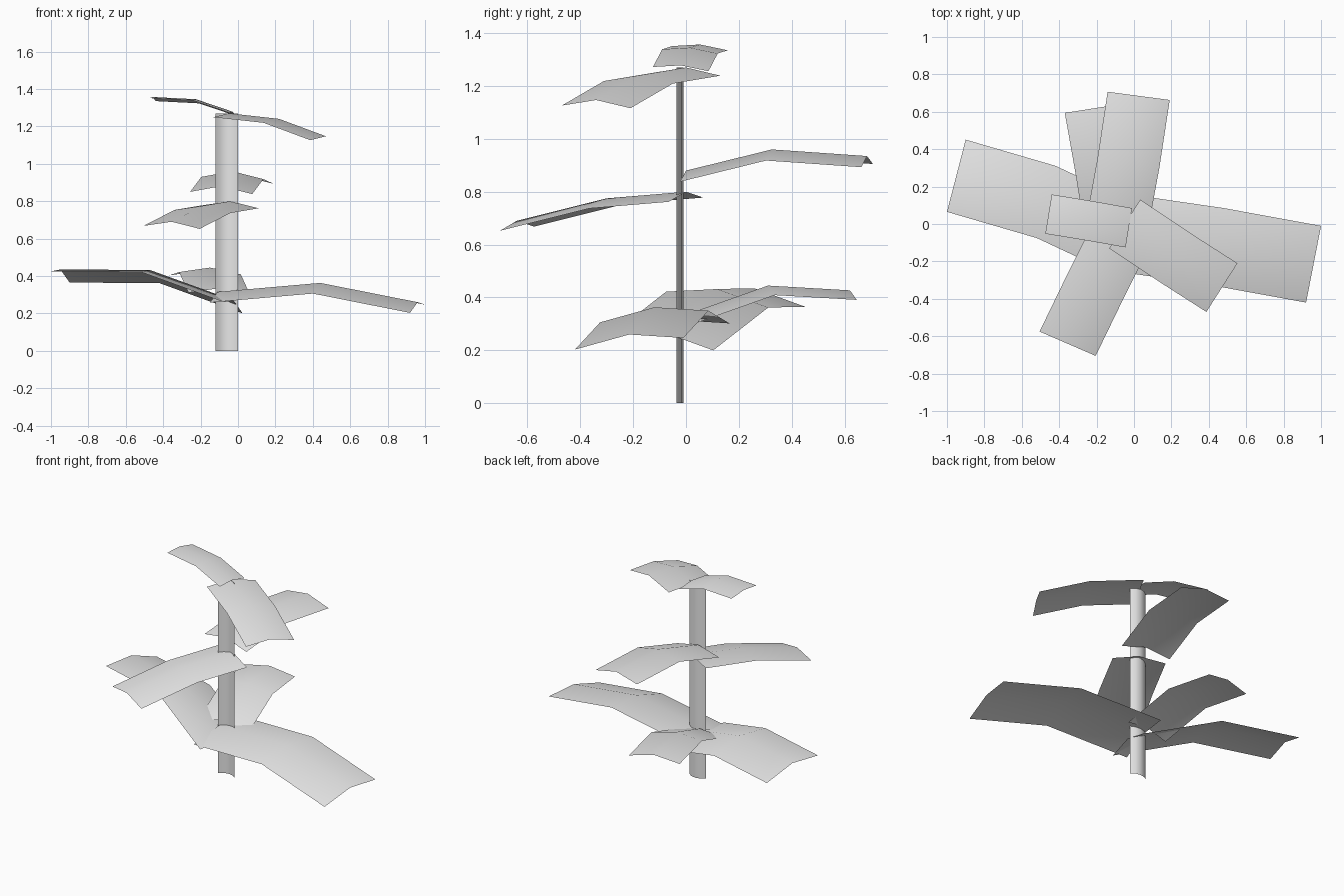
import bpy
import bmesh
from mathutils import Vector

cube = bpy.data.objects.get("Cube")
if cube:
    bpy.data.objects.remove(cube, do_unlink=True)

# Single grey material
grey = bpy.data.materials.new("light_grey")
grey.use_nodes = True
grey.diffuse_color = (0.8, 0.8, 0.8, 1)
grey.node_tree.nodes["Principled BSDF"].inputs["Base Color"].default_value = (0.8, 0.8, 0.8, 1)


def sheet(name, rows, facing):
    """Smooth open surface through equal rows of points, normals towards facing."""
    bm = bmesh.new()
    grid = [[bm.verts.new(p) for p in row] for row in rows]
    for a, b in zip(grid, grid[1:]):
        for i in range(len(a) - 1):
            face = bm.faces.new((a[i], a[i + 1], b[i + 1], b[i]))
            face.normal_update()
            if face.normal.dot(Vector(facing)) < 0:
                face.normal_flip()
            face.smooth = True
    mesh = bpy.data.meshes.new(name)
    bm.to_mesh(mesh)
    bm.free()
    mesh.materials.append(grey)
    obj = bpy.data.objects.new(name, mesh)
    bpy.context.collection.objects.link(obj)
    return obj


def leaf(name, spine, side, droop):
    """Creased leaf: both edges hang below a bent centre line."""
    side, down = Vector(side), Vector((0, 0, -droop))
    rows = []
    for p in map(Vector, spine):
        rows.append([p - side + down, p, p + side + down])
    return sheet(name, rows, (0, 0, 1))


# Stem: shallow open channel, bulging to the back
profile = [(-0.12, -0.035), (-0.093, -0.016), (-0.06, -0.009), (-0.027, -0.016), (0, -0.035)]
sheet("stem", [[(x, y, z) for x, y in profile] for z in (0, 1.27)], (0, 1, 0))

# Lower tier
leaf("lower_left_leaf",
     [(-0.11, -0.04, 0.315), (0.44, -0.12, 0.363), (0.96, -0.215, 0.26)],
     (0.04, 0.205, 0.022), 0.035)
leaf("lower_right_leaf",
     [(-0.025, -0.09, 0.27), (-0.47, 0.118, 0.432), (-0.95, 0.258, 0.435)],
     (-0.05, -0.193, 0.03), 0.04)
leaf("lower_back_leaf",
     [(-0.10, 0, 0.335), (-0.15, 0.31, 0.445), (-0.205, 0.62, 0.427)],
     (0.165, 0.026, -0.006), 0.03)

# Middle tier
leaf("middle_front_leaf",
     [(-0.04, 0, 0.80), (-0.19, -0.30, 0.775), (-0.355, -0.64, 0.69)],
     (0.15, -0.065, -0.008), 0.03)
leaf("middle_back_leaf",
     [(-0.09, 0, 0.88), (-0.03, 0.325, 0.96), (0.025, 0.685, 0.935)],
     (0.166, -0.022, -0.006), 0.036)

# Top tier
leaf("top_right_leaf",
     [(-0.028, -0.02, 1.278), (-0.225, 0.015, 1.345), (-0.457, 0.053, 1.357)],
     (0.017, 0.105, -0.008), 0.014)
leaf("top_left_leaf",
     [(-0.05, 0, 1.27), (0.22, -0.18, 1.24), (0.47, -0.34, 1.147)],
     (0.083, 0.13, -0.005), 0.026)
